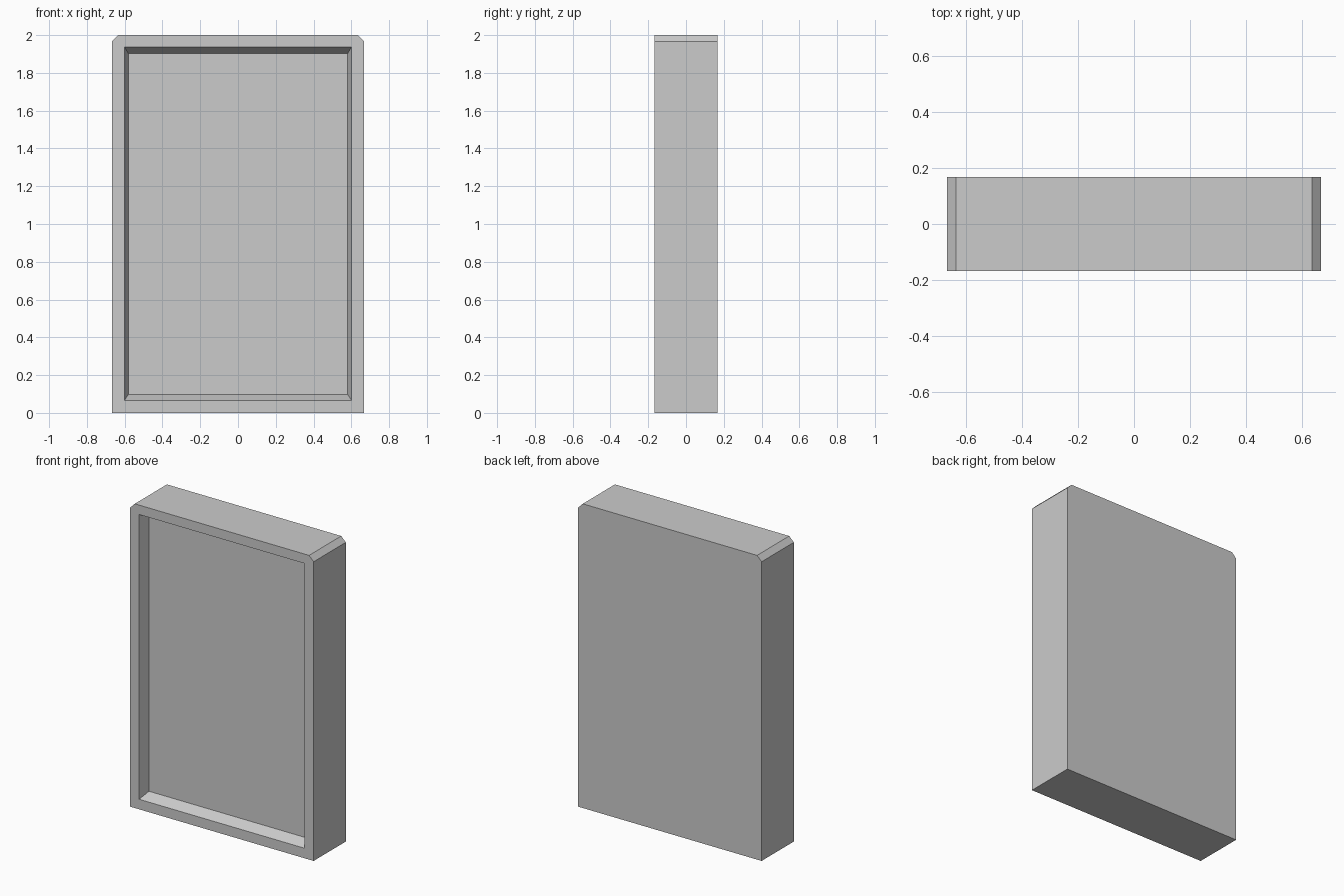
import bpy
import bmesh

if "Cube" in bpy.data.objects:
    bpy.data.objects.remove(bpy.data.objects["Cube"], do_unlink=True)

# Overall sizes
HALF_W, HALF_D, HEIGHT, CHAMFER = 0.667, 0.167, 2.0, 0.033
RECESS = 0.07

# Single grey finish
grey = bpy.data.materials.new("light_grey")
grey.use_nodes = True
grey.diffuse_color = (0.6, 0.6, 0.6, 1)
grey.node_tree.nodes["Principled BSDF"].inputs["Base Color"].default_value = (0.6, 0.6, 0.6, 1)

bm = bmesh.new()


def ring(points, y):
    return [bm.verts.new((x, y, z)) for x, z in points]


def rectangle(half, low, high):
    return [(-half, low), (half, low), (half, high), (-half, high)]


def bridge(a, b):
    for i in range(len(a)):
        j = (i + 1) % len(a)
        bm.faces.new((a[i], a[j], b[j], b[i]))


# Outer slab with clipped top corners
outline = [(-HALF_W, 0), (HALF_W, 0), (HALF_W, HEIGHT - CHAMFER),
           (HALF_W - CHAMFER, HEIGHT), (CHAMFER - HALF_W, HEIGHT),
           (-HALF_W, HEIGHT - CHAMFER)]
front = ring(outline, -HALF_D)
back = ring(outline, HALF_D)
bridge(front, back)
bm.faces.new(back)

# Recess with sloping walls and a flat floor
opening = ring(rectangle(0.602, 0.066, 1.938), -HALF_D)
floor = ring(rectangle(0.58, 0.098, 1.902), RECESS - HALF_D)
bridge(opening, floor)
bm.faces.new(floor)

# Front rim: bottom, right, top and left borders
f, o = front, opening
for border in ((f[0], f[1], o[1], o[0]), (f[1], f[2], o[2], o[1]),
               (f[2], f[3], o[2]), (f[3], f[4], o[3], o[2]),
               (f[4], f[5], o[3]), (f[5], f[0], o[0], o[3])):
    bm.faces.new(border)

bmesh.ops.recalc_face_normals(bm, faces=bm.faces)
mesh = bpy.data.meshes.new("recessed_panel")
bm.to_mesh(mesh)
bm.free()
mesh.materials.append(grey)
panel = bpy.data.objects.new("recessed_panel", mesh)
bpy.context.collection.objects.link(panel)
